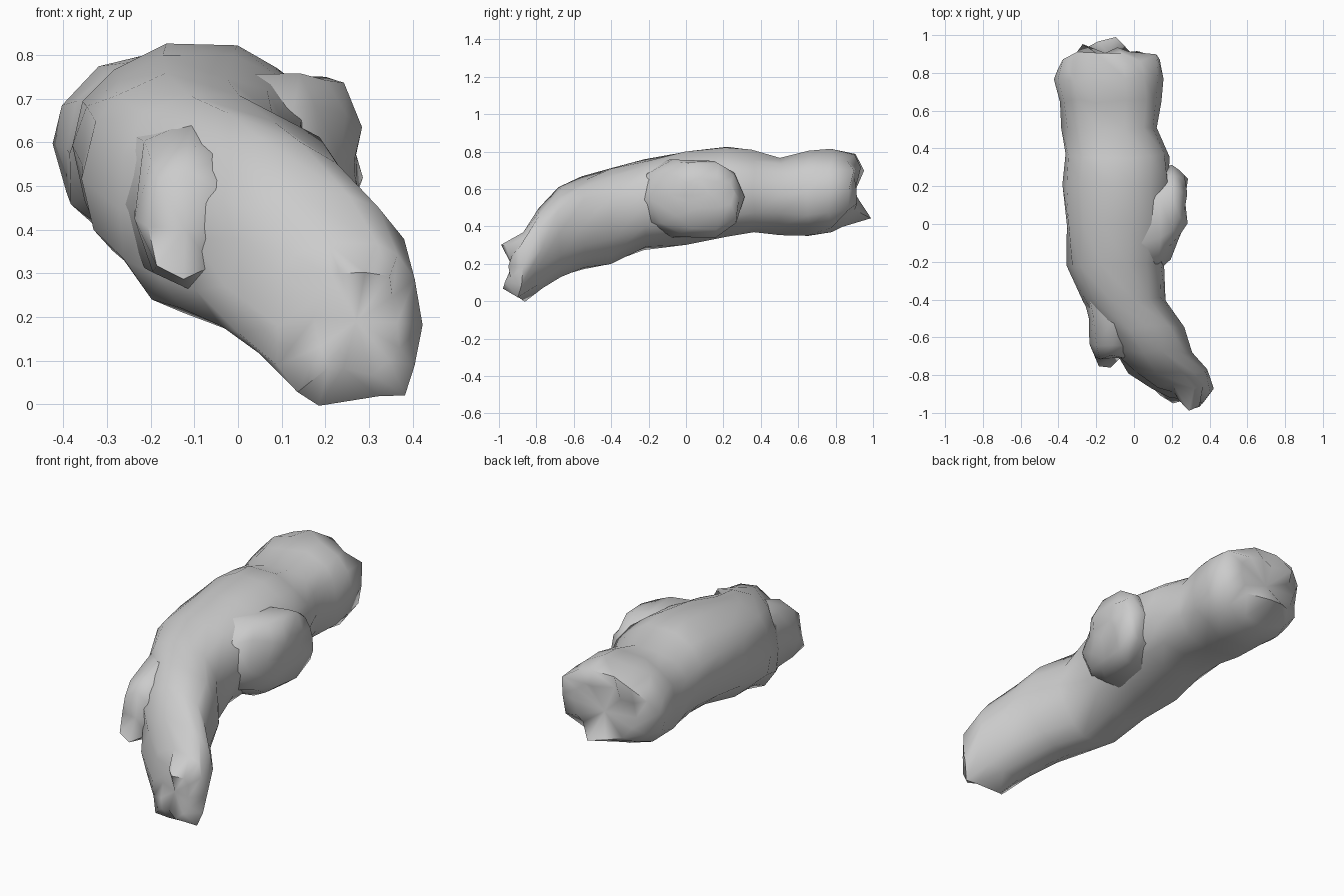
import bpy, bmesh, math, random
from mathutils import Vector
random.seed(4)


def loft(name, rings, caps, bump=0.012):
    """Skin a list of point rings; caps are the centre points that close each end."""
    bm = bmesh.new()
    rows = []
    for ring in rings:
        rows.append([bm.verts.new(Vector(p) + Vector([random.uniform(-bump, bump) for _ in range(3)]))
                     for p in ring])
    n = len(rows[0])
    for a, b in zip(rows, rows[1:]):
        for i in range(n):
            j = (i + 1) % n
            bm.faces.new((a[i], a[j], b[j], b[i]))
    for row, c in ((rows[0], caps[0]), (rows[-1], caps[1])):
        v = bm.verts.new(c)
        for i in range(n):
            bm.faces.new((row[i], row[(i + 1) % n], v))
    bmesh.ops.recalc_face_normals(bm, faces=bm.faces)
    me = bpy.data.meshes.new(name)
    bm.to_mesh(me)
    bm.free()
    ob = bpy.data.objects.new(name, me)
    bpy.context.collection.objects.link(ob)
    bpy.context.view_layer.objects.active = ob
    ob.select_set(True)
    bpy.ops.object.shade_smooth_by_angle(angle=math.radians(65))
    ob.select_set(False)
    return ob


def sq(v, e=0.85):
    return math.copysign(abs(v) ** e, v)


def y_ring(y, cx, cz, rx, rz, n=14, jag=None, e=0.85):
    """Slightly boxy ring across the log; jag shifts single points along y."""
    out = []
    for i in range(n):
        t = 2 * math.pi * i / n
        dy = jag[i % len(jag)] if jag else 0
        out.append((cx + rx * sq(math.cos(t), e), y + dy, cz + rz * sq(math.sin(t), e)))
    return out


# Bent trunk: y, centre x, centre z, half width, half height
sections = [
    (-0.78, 0.185, 0.28, 0.205, 0.215), (-0.68, 0.095, 0.37, 0.205, 0.235),
    (-0.55, 0.03, 0.42, 0.225, 0.245), (-0.40, -0.06, 0.455, 0.22, 0.25),
    (-0.22, -0.10, 0.52, 0.255, 0.24), (0.00, -0.095, 0.55, 0.27, 0.245),
    (0.22, -0.09, 0.58, 0.28, 0.24), (0.36, -0.095, 0.58, 0.275, 0.225),
    (0.50, -0.125, 0.565, 0.25, 0.205), (0.65, -0.125, 0.58, 0.275, 0.225),
    (0.77, -0.13, 0.585, 0.29, 0.225)]
front_jag = [0.0, -0.03, 0.01, 0.0, 0.03, 0.0, 0.02, -0.01,
             0.02, -0.03, 0.01, -0.03, -0.04, -0.02]
back_jag = [0.0, 0.02, 0.0, 0.03, 0.04, 0.03, -0.01, -0.05,
            -0.02, -0.03, -0.05, -0.03, -0.04, 0.0]
# Torn front tip, then the trunk, then the rounded jagged back end
rings = [y_ring(-0.92, 0.27, 0.19, 0.10, 0.12,
                jag=[-0.02, 0.0, -0.05, -0.07, 0.0, 0.02, 0.01, 0.02, 0.0, -0.03, -0.01, -0.06, -0.05]),
         y_ring(-0.87, 0.255, 0.19, 0.165, 0.185, jag=front_jag, e=0.65)]
rings += [y_ring(*s) for s in sections]
rings.append(y_ring(0.87, -0.13, 0.595, 0.265, 0.20, jag=back_jag))
rings.append(y_ring(0.91, -0.14, 0.59, 0.18, 0.14,
                    jag=[0.0, -0.02, 0.0, 0.02, -0.03, 0.05, -0.02, -0.01,
                         -0.02, 0.02, 0.06, 0.08, -0.01, 0.0]))
loft("trunk", rings, [(0.27, -0.93, 0.19), (-0.14, 0.90, 0.58)])

# Broken splinter left of the front end
splinter = [y_ring(y, x, z, rx, rz, 8) for y, x, z, rx, rz in (
    (-0.36, -0.13, 0.47, 0.14, 0.19), (-0.50, -0.11, 0.455, 0.135, 0.19),
    (-0.64, -0.11, 0.43, 0.12, 0.17))]
splinter.append(y_ring(-0.70, -0.12, 0.41, 0.085, 0.12, 8,
                       [0.02, -0.01, 0.01, -0.02, 0.0, -0.05, -0.06, 0.0]))
loft("front_splinter", splinter, [(-0.12, -0.33, 0.48), (-0.12, -0.71, 0.40)], 0.008)

# Snapped-off branch stub on the right side
stub = []
for x, cy, cz, ry, rz in ((0.02, 0.02, 0.55, 0.30, 0.21), (0.13, 0.03, 0.55, 0.27, 0.21),
                          (0.19, 0.06, 0.55, 0.24, 0.205), (0.235, 0.10, 0.56, 0.19, 0.17),
                          (0.28, 0.12, 0.575, 0.13, 0.08)):
    stub.append([(x, cy + ry * sq(math.cos(k * math.pi / 5)),
                  cz + rz * sq(math.sin(k * math.pi / 5))) for k in range(10)])
loft("branch_stub", stub, [(0.0, 0.02, 0.55), (0.27, 0.13, 0.57)], 0.014)
